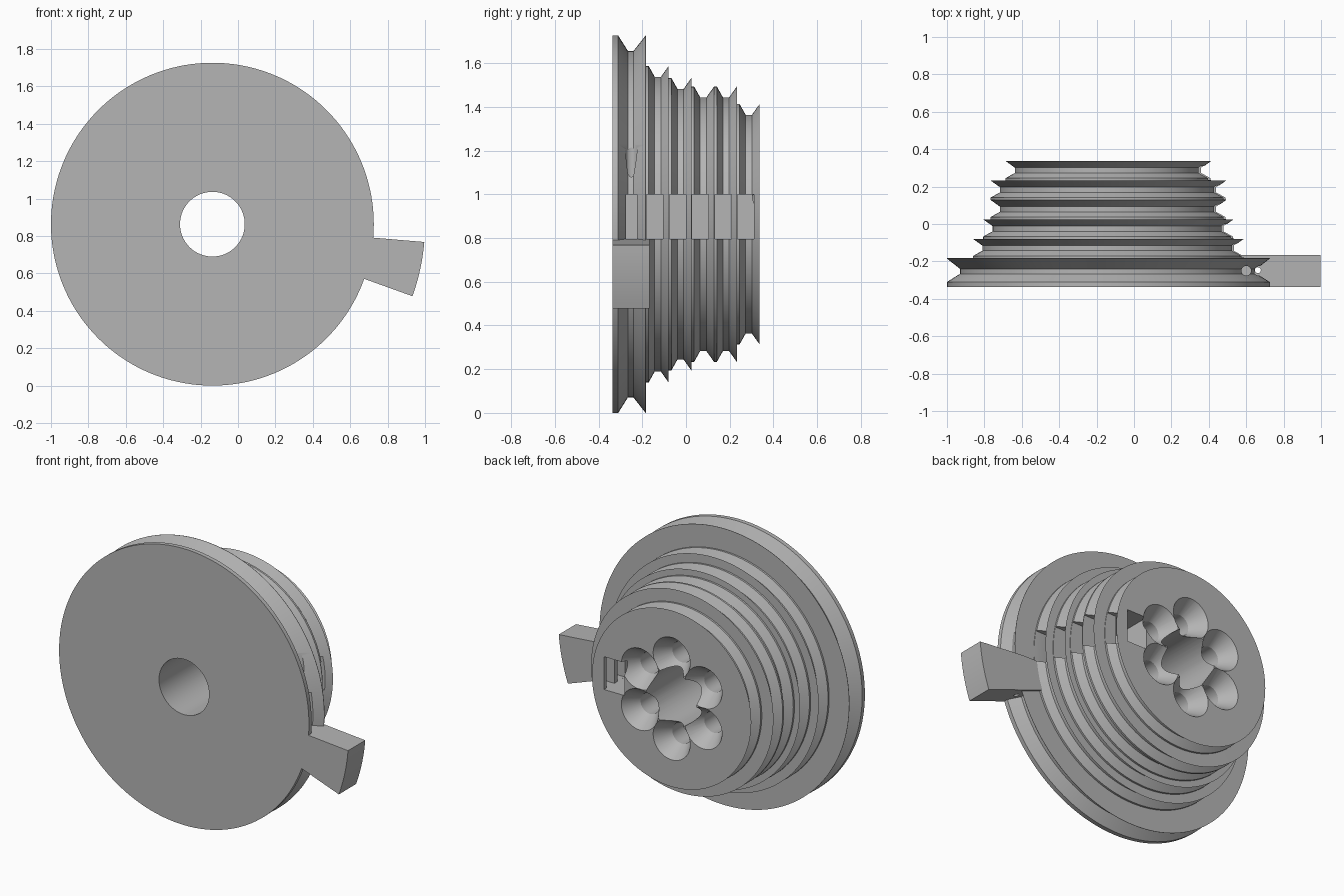
import bpy, bmesh, math
from mathutils import Matrix, Vector

old = bpy.data.objects.get("Cube")
if old:
    bpy.data.objects.remove(old)

CX, CZ = -0.137, 0.863      # pulley axis, parallel to y
HALF = 0.337                # half of the total depth

grey = bpy.data.materials.new("plain grey")
grey.use_nodes = True
grey.diffuse_color = (0.46, 0.46, 0.46, 1)
grey.node_tree.nodes["Principled BSDF"].inputs["Base Color"].default_value = (0.46, 0.46, 0.46, 1)


def finish(name, bm):
    bmesh.ops.remove_doubles(bm, verts=bm.verts, dist=1e-5)
    bmesh.ops.recalc_face_normals(bm, faces=bm.faces)
    mesh = bpy.data.meshes.new(name)
    bm.to_mesh(mesh)
    bm.free()
    mesh.materials.append(grey)
    obj = bpy.data.objects.new(name, mesh)
    bpy.context.collection.objects.link(obj)
    return obj


def lathe(name, profile, x=CX, z=CZ, sides=144):
    """Solid turned around a y axis from (radius, y) points."""
    bm = bmesh.new()
    rings = []
    for r, y in profile:
        angles = [2 * math.pi * i / sides for i in range(sides)]
        rings.append([bm.verts.new((x + r * math.cos(a), y, z + r * math.sin(a))) for a in angles])
    for a, b in zip(rings, rings[1:]):
        for i in range(sides):
            j = (i + 1) % sides
            bm.faces.new((a[i], a[j], b[j], b[i]))
    bm.faces.new(rings[0])
    bm.faces.new(rings[-1])
    return finish(name, bm)


def box(name, low, high):
    bm = bmesh.new()
    low, high = Vector(low), Vector(high)
    size = Matrix.Diagonal((*(high - low), 1))
    bmesh.ops.create_cube(bm, size=1, matrix=Matrix.Translation((low + high) / 2) @ size)
    return finish(name, bm)


def rod(name, x, y, low, high, radius):
    bm = bmesh.new()
    bmesh.ops.create_cone(bm, cap_ends=True, segments=24, radius1=radius, radius2=radius,
                          depth=high - low, matrix=Matrix.Translation((x, y, (low + high) / 2)))
    return finish(name, bm)


def combine(target, other, operation="DIFFERENCE"):
    mod = target.modifiers.new("combine", "BOOLEAN")
    mod.operation, mod.solver, mod.object = operation, "EXACT", other
    bpy.context.view_layer.objects.active = target
    bpy.ops.object.modifier_apply(modifier=mod.name)
    bpy.data.objects.remove(other)


# Stepped pulley: one wide grooved rim, then five narrow ones
profile = [(0.863, -HALF), (0.863, -0.31), (0.793, -0.266), (0.793, -0.24), (0.863, -0.185), (0.863, -0.183)]
starts = [-0.183 + 0.104 * i for i in range(5)]
for y, r in zip(starts, (0.724, 0.669, 0.63, 0.63, 0.55)):
    profile += [(r, y), (r, y + 0.012), (r - 0.05, y + 0.04), (r - 0.05, y + 0.068), (r, y + 0.1035)]
profile[-1] = (0.55, HALF)
pulley = lathe("stepped_pulley", profile)

# Lever arm: a sector of a ring
bm = bmesh.new()
angles = [math.radians(-4.8 - 15 * i / 10) for i in range(11)]
outline = [(1.137, a) for a in angles] + [(0.71, a) for a in reversed(angles)]
base = bm.faces.new([bm.verts.new((CX + r * math.cos(a), -HALF, CZ + r * math.sin(a))) for r, a in outline])
grown = bmesh.ops.extrude_face_region(bm, geom=[base])["geom"]
bmesh.ops.translate(bm, vec=(0, 0.17, 0), verts=[v for v in grown if isinstance(v, bmesh.types.BMVert)])
combine(pulley, finish("lever_arm", bm), "UNION")

# Central bore
combine(pulley, lathe("bore", [(0.173, -0.5), (0.173, 0.5)], sides=96))

# Six countersunk screw holes in the back
for i in range(6):
    a = math.radians(30 + 60 * i)
    hole = [(0.065, 0.04), (0.065, 0.237), (0.128, HALF), (0.128, 0.4)]
    combine(pulley, lathe("screw_hole", hole, CX + 0.254 * math.cos(a), CZ + 0.254 * math.sin(a), 48))

# Cord channel along the depth, and a slot from each groove into it
combine(pulley, box("channel", (0.19, -0.18, 0.795), (0.33, 0.4, 1.0)))
for y in starts:
    combine(pulley, box("slot", (0.25, y + 0.003, 0.7951), (1.2, y + 0.078, 0.9999)))

# Cord slot and holes in the wide rim
combine(pulley, box("rim_slot", (0.56, -0.275, 0.796), (1.2, -0.225, 1.0)))
combine(pulley, rod("cord_hole", 0.6, -0.25, 0.95, 1.3, 0.026))
combine(pulley, rod("arm_hole", 0.662, -0.247, 0.3, 1.2, 0.016))

bpy.ops.object.select_all(action="DESELECT")
pulley.select_set(True)
bpy.context.view_layer.objects.active = pulley
bpy.ops.object.shade_smooth_by_angle(angle=math.radians(25))
